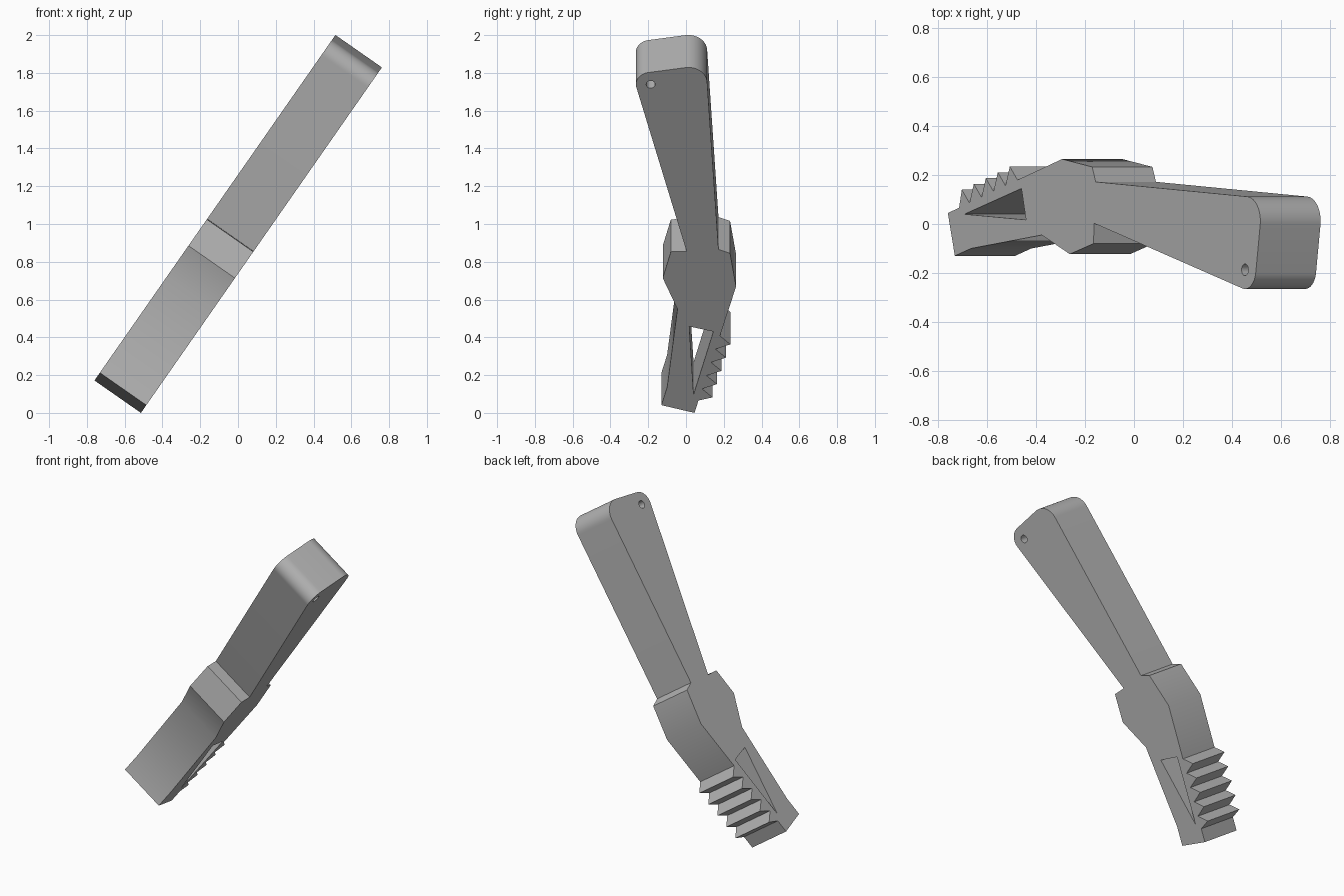
import bpy
import bmesh
from math import cos, sin, radians
from mathutils import Matrix

if "Cube" in bpy.data.objects:
    bpy.data.objects.remove(bpy.data.objects["Cube"], do_unlink=True)

TILT = radians(55.1)
HALF_WIDTH = 0.15


def arc(along, across, radius, start, end, steps=14):
    """Points on an arc; angles are measured from the across axis."""
    angles = [radians(start + (end - start) * i / steps) for i in range(steps + 1)]
    return [(along + radius * sin(a), across + radius * cos(a)) for a in angles]


def teeth(count, pitch, rise):
    """Saw teeth stepping up the back of the jaw."""
    points = []
    for i in range(count):
        points.append((0.10 + pitch * i, 0.14 + rise * i))
        points.append((0.155 + pitch * i, 0.085 + rise * i))
    return points


def add_outline(curve, points):
    spline = curve.splines.new('POLY')
    spline.points.add(len(points) - 1)
    for point, (along, across) in zip(spline.points, points):
        point.co = (along, across, 0, 1)
    spline.use_cyclic_u = True


# Side profile, as (along, across) points
jaw_front = [(0, 0.045), (0.05, -0.13), (0.165, -0.10), (0.67, -0.045),
             (0.87, -0.123), (1.04, -0.08)]
handle = ([(1.043, 0.003)]
          + arc(2.12, -0.187, 0.078, 194, 98)
          + arc(2.13, 0.012, 0.10, 98, 3)
          + [(1.055, 0.172)])
jaw_back = [(1.03, 0.233), (0.815, 0.265)]
toothed_edge = teeth(5, 0.0855, 0.0237)[::-1] + [(0.08, 0.066)]

curve = bpy.data.curves.new("lever_profile", 'CURVE')
curve.dimensions = '2D'
curve.fill_mode = 'BOTH'
curve.extrude = HALF_WIDTH
add_outline(curve, jaw_front + handle + jaw_back + toothed_edge)

# Wedge opening in the jaw and round pin hole in the handle
add_outline(curve, [(0.118, 0.04), (0.558, 0.017), (0.525, 0.145)])
add_outline(curve, arc(2.12, -0.187, 0.024, 0, 342, 19))

# Turn the extruded profile into a mesh and lean it over
profile = bpy.data.objects.new("lever_profile", curve)
bpy.context.collection.objects.link(profile)
bpy.context.view_layer.update()
evaluated = profile.evaluated_get(bpy.context.evaluated_depsgraph_get())
mesh = bpy.data.meshes.new_from_object(evaluated)
bpy.data.objects.remove(profile, do_unlink=True)

bm = bmesh.new()
bm.from_mesh(mesh)
bmesh.ops.remove_doubles(bm, verts=bm.verts, dist=0.0002)
lean = (Matrix.Translation((-0.637, 0, HALF_WIDTH * cos(TILT)))
        @ Matrix.Rotation(-TILT, 4, 'Y'))
bmesh.ops.transform(bm, matrix=lean, verts=bm.verts)
bmesh.ops.recalc_face_normals(bm, faces=bm.faces)
bm.to_mesh(mesh)
bm.free()
mesh.name = "toothed_lever"

# Plain grey finish
grey = bpy.data.materials.new("plain_grey")
grey.use_nodes = True
colour = (0.45, 0.45, 0.45, 1)
grey.diffuse_color = colour
grey.node_tree.nodes["Principled BSDF"].inputs["Base Color"].default_value = colour
mesh.materials.clear()
mesh.materials.append(grey)

lever = bpy.data.objects.new("toothed_lever", mesh)
bpy.context.collection.objects.link(lever)
bpy.ops.object.select_all(action='DESELECT')
lever.select_set(True)
bpy.context.view_layer.objects.active = lever
bpy.ops.object.shade_smooth_by_angle(angle=radians(30))
